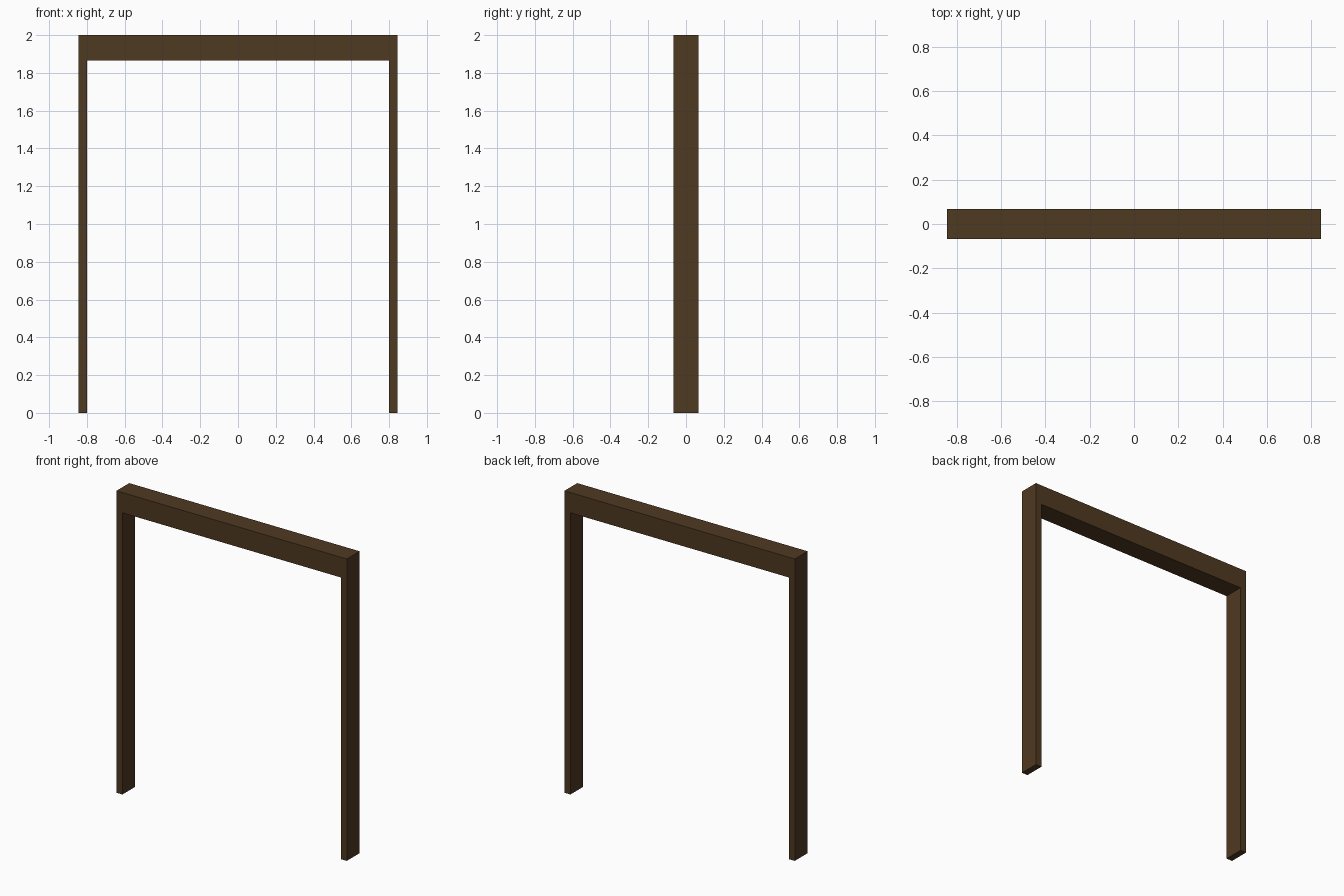
import bpy
import bmesh

if "Cube" in bpy.data.objects:
    bpy.data.objects.remove(bpy.data.objects["Cube"])

HALF_WIDTH = 0.844    # outer half width
HALF_OPEN = 0.80      # half width of the opening
HEIGHT = 2.0
LINTEL_BOTTOM = 1.866
DEPTH = 0.134

# Dark wood colour
wood = bpy.data.materials.new("dark_brown_wood")
wood.diffuse_color = (0.078, 0.041, 0.0155, 1.0)
wood.use_nodes = True
wood.node_tree.nodes["Principled BSDF"].inputs["Base Color"].default_value = wood.diffuse_color

# Door frame: right half of the outline, mirrored to make the full arch profile
half = [(HALF_OPEN, LINTEL_BOTTOM), (HALF_OPEN, 0),
        (HALF_WIDTH, 0), (HALF_WIDTH, HEIGHT)]
outline = half + [(-x, z) for x, z in reversed(half)]

bm = bmesh.new()
face = bm.faces.new([bm.verts.new((x, -DEPTH / 2, z)) for x, z in outline])

# Extrude the profile front to back
result = bmesh.ops.extrude_face_region(bm, geom=[face], use_keep_orig=True)
moved = [g for g in result["geom"] if isinstance(g, bmesh.types.BMVert)]
bmesh.ops.translate(bm, verts=moved, vec=(0, DEPTH, 0))

# Split the two U-shaped faces into posts and lintel so every face is convex
for x in (-HALF_OPEN, HALF_OPEN):
    bmesh.ops.bisect_plane(bm, geom=bm.verts[:] + bm.edges[:] + bm.faces[:],
                           plane_co=(x, 0, 0), plane_no=(1, 0, 0))
bmesh.ops.recalc_face_normals(bm, faces=bm.faces[:])

mesh = bpy.data.meshes.new("door_frame")
bm.to_mesh(mesh)
bm.free()
mesh.materials.append(wood)
frame = bpy.data.objects.new("door_frame", mesh)
bpy.context.collection.objects.link(frame)
